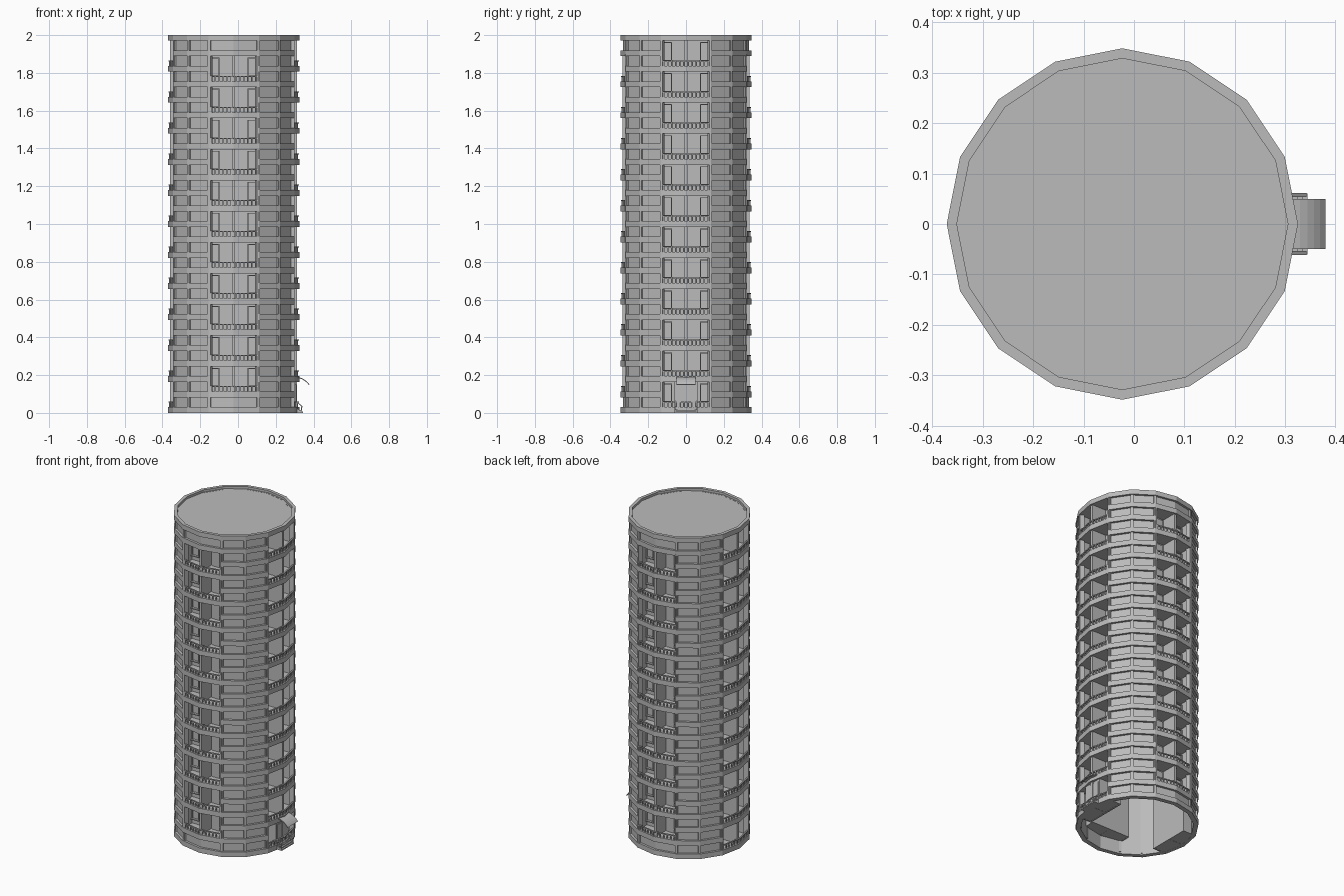
import bpy, bmesh
from math import cos, sin, pi, radians
from mathutils import Vector

if "Cube" in bpy.data.objects:
    bpy.data.objects.remove(bpy.data.objects["Cube"], do_unlink=True)

CX = -0.023            # tower axis
SIDES = 16
STEP = 0.0821          # half storey
BAND = 0.031           # height of a ring band
R = 0.348              # outer radius
BACK = 0.24            # distance of balcony back walls from the axis
HALF = R * sin(pi / 8)  # half width of a balcony bay
LEVELS = 24

concrete = bpy.data.materials.new("concrete_grey")
concrete.use_nodes = True
GREY = (0.5, 0.5, 0.5, 1)
concrete.diffuse_color = GREY
concrete.node_tree.nodes["Principled BSDF"].inputs["Base Color"].default_value = GREY


def corner(i, r):
    a = 2 * pi * i / SIDES
    return Vector((CX + r * cos(a), r * sin(a)))


def prism(bm, poly, z0, z1):
    low = [bm.verts.new((p[0], p[1], z0)) for p in poly]
    top = [bm.verts.new((p[0], p[1], z1)) for p in poly]
    bm.faces.new(low[::-1])
    bm.faces.new(top)
    n = len(poly)
    for i in range(n):
        j = (i + 1) % n
        bm.faces.new((low[i], low[j], top[j], top[i]))


def turn(bay, u, v):
    """Bay coordinates (outward u, sideways v) to plan position."""
    a = bay * pi / 2
    return Vector((CX + u * cos(a) - v * sin(a), u * sin(a) + v * cos(a)))


def bay_box(bm, bay, u0, u1, v0, v1, z0, z1):
    plan = ((u0, v0), (u1, v0), (u1, v1), (u0, v1))
    prism(bm, [turn(bay, u, v) for u, v in plan], z0, z1)


def strip(bm, a, b, width, z0, z1):
    """Straight bar from a to b in plan."""
    d = (b - a).normalized()
    n = Vector((-d.y, d.x)) * width / 2
    prism(bm, [a - n, b - n, b + n, a + n], z0, z1)


def side_segment(bm, i, r0, r1, z0, z1):
    prism(bm, [corner(i, r1), corner(i + 1, r1), corner(i + 1, r0), corner(i, r0)], z0, z1)


def finish(name, bm):
    bmesh.ops.recalc_face_normals(bm, faces=bm.faces)
    mesh = bpy.data.meshes.new(name)
    bm.to_mesh(mesh)
    bm.free()
    mesh.materials.append(concrete)
    ob = bpy.data.objects.new(name, mesh)
    bpy.context.collection.objects.link(ob)
    return ob


def bay_of(i):
    """Balcony bay that side i belongs to, or None for a solid side."""
    return ((i + 1) // 4) % 4 if i % 4 in (0, 3) else None


def is_open(i, k):
    b = bay_of(i)
    return b is not None and b % 2 <= k < LEVELS - b % 2


def has_band(i, k):
    b = bay_of(i)
    return b is None or k in (0, LEVELS) or (k - b) % 2 == 0


# Ring bands and recessed wall panels
bands, panels = bmesh.new(), bmesh.new()
for i in range(SIDES):
    for k in range(LEVELS + 1):
        z = k * STEP
        if has_band(i, k):
            top = 2.0 if k == LEVELS else z + BAND
            side_segment(bands, i, 0.328, R, z, top)
        if k < LEVELS and not is_open(i, k):
            side_segment(panels, i, 0.32, 0.334, z, z + STEP + BAND / 2)
finish("ring_bands", bands)
finish("wall_panels", panels)

# Upright fins on the corners between sides
fins = bmesh.new()
for i in range(SIDES):
    if i % 4:
        strip(fins, corner(i, 0.315), corner(i, 0.342), 0.016, 0.01, 1.98)
finish("corner_fins", fins)

# Roof deck inside the parapet
roof = bmesh.new()
prism(roof, [corner(i, 0.329) for i in range(SIDES)], 1.972, 1.985)
finish("roof_deck", roof)

# Balcony bays
slabs, walls, rails = bmesh.new(), bmesh.new(), bmesh.new()
windows, doors = bmesh.new(), bmesh.new()
for bay in range(4):
    odd = bay % 2
    z_low, z_high = odd * STEP, (LEVELS - odd) * STEP + 0.01
    # back wall, side walls and divider
    bay_box(walls, bay, BACK - 0.01, BACK, -HALF, HALF, z_low, z_high)
    bay_box(walls, bay, BACK, 0.336, -0.008, 0.008, z_low, z_high)
    for s in (-1, 1):
        bay_box(walls, bay, BACK, 0.322, s * HALF, s * (HALF - 0.008), z_low, z_high)
    mid = bay * 4
    for k in range(odd, LEVELS + 1 - odd, 2):
        z = k * STEP
        plan = [turn(bay, BACK, -HALF)] + [corner(mid + j, 0.335) for j in (-1, 0, 1)]
        prism(slabs, plan + [turn(bay, BACK, HALF)], z + 0.001, min(z + BAND - 0.001, 1.984))
        if k >= LEVELS - odd:
            continue
        f, t = z + BAND, z + 2 * STEP
        for s in (-1, 1):
            # window with sill, frame and pane
            bay_box(windows, bay, BACK, BACK + 0.008, s * 0.074, s * 0.079, f + 0.03, t - 0.008)
            bay_box(windows, bay, BACK, BACK + 0.008, s * 0.120, s * 0.125, f + 0.03, t - 0.008)
            bay_box(windows, bay, BACK, BACK + 0.008, s * 0.074, s * 0.125, t - 0.013, t - 0.008)
            bay_box(windows, bay, BACK, BACK + 0.014, s * 0.072, s * 0.125, f + 0.026, f + 0.032)
            # balcony door
            bay_box(doors, bay, BACK, BACK + 0.006, s * 0.016, s * 0.068, f, t - 0.008)
            # handrail and balusters
            a, b = corner(mid, 0.341), corner(mid + s, 0.341)
            strip(rails, a, b, 0.008, f + 0.023, f + 0.029)
            d = (b - a).normalized() * 0.0035
            for n in range(6):
                p = a.lerp(b, (n + 0.6) / 6.2)
                strip(rails, p - d, p + d, 0.005, f - 0.002, f + 0.024)
finish("balcony_floors", slabs)
finish("balcony_walls", walls)
finish("balcony_railings", rails)
finish("balcony_windows", windows)
finish("balcony_doors", doors)

# Entrance porch with door leaves
porch = bmesh.new()
bay_box(porch, 0, BACK, 0.328, -0.062, 0.062, 0.015, 0.165)
for s in (-1, 1):
    bay_box(porch, 0, 0.328, 0.332, s * 0.003, s * 0.052, 0.022, 0.15)
finish("entrance_porch", porch)

# Entrance steps
steps = bmesh.new()
for n in range(3):
    bay_box(steps, 0, 0.32, 0.367 - n * 0.01, -0.06, 0.06, n * 0.007, (n + 1) * 0.007)
finish("entrance_steps", steps)

# Curved canopy over the entrance
canopy = bmesh.new()
rows = []
for n in range(7):
    a = radians(90 - n * 9)
    for r in (0.095, 0.100):
        x, z = 0.298 + r * cos(a), 0.092 + r * sin(a)
        rows.append([canopy.verts.new((x, y, z)) for y in (-0.05, 0.05)])
for n in range(0, 12, 2):
    lo, hi, lo2, hi2 = rows[n:n + 4]
    canopy.faces.new((hi[0], hi2[0], hi2[1], hi[1]))
    canopy.faces.new((lo[0], lo[1], lo2[1], lo2[0]))
    for s in (0, 1):
        canopy.faces.new((lo[s], lo2[s], hi2[s], hi[s]))
for lo, hi in (rows[:2], rows[-2:]):
    canopy.faces.new((lo[0], hi[0], hi[1], lo[1]))
finish("entrance_canopy", canopy)

# Sloping handrails beside the steps
hand = bmesh.new()
for s in (-1, 1):
    for x, h in ((0.312, 0.058), (0.337, 0.036)):
        bay_box(hand, 0, x - CX - 0.003, x - CX + 0.003, s * 0.055, s * 0.061, 0, h)
    prof = ((0.298, 0.062), (0.312, 0.062), (0.342, 0.034), (0.342, 0.028), (0.312, 0.056), (0.298, 0.056))
    near = [hand.verts.new((x, s * 0.053, z)) for x, z in prof]
    far = [hand.verts.new((x, s * 0.061, z)) for x, z in prof]
    hand.faces.new(near)
    hand.faces.new(far[::-1])
    for n in range(6):
        m = (n + 1) % 6
        hand.faces.new((near[n], far[n], far[m], near[m]))
finish("step_handrails", hand)
